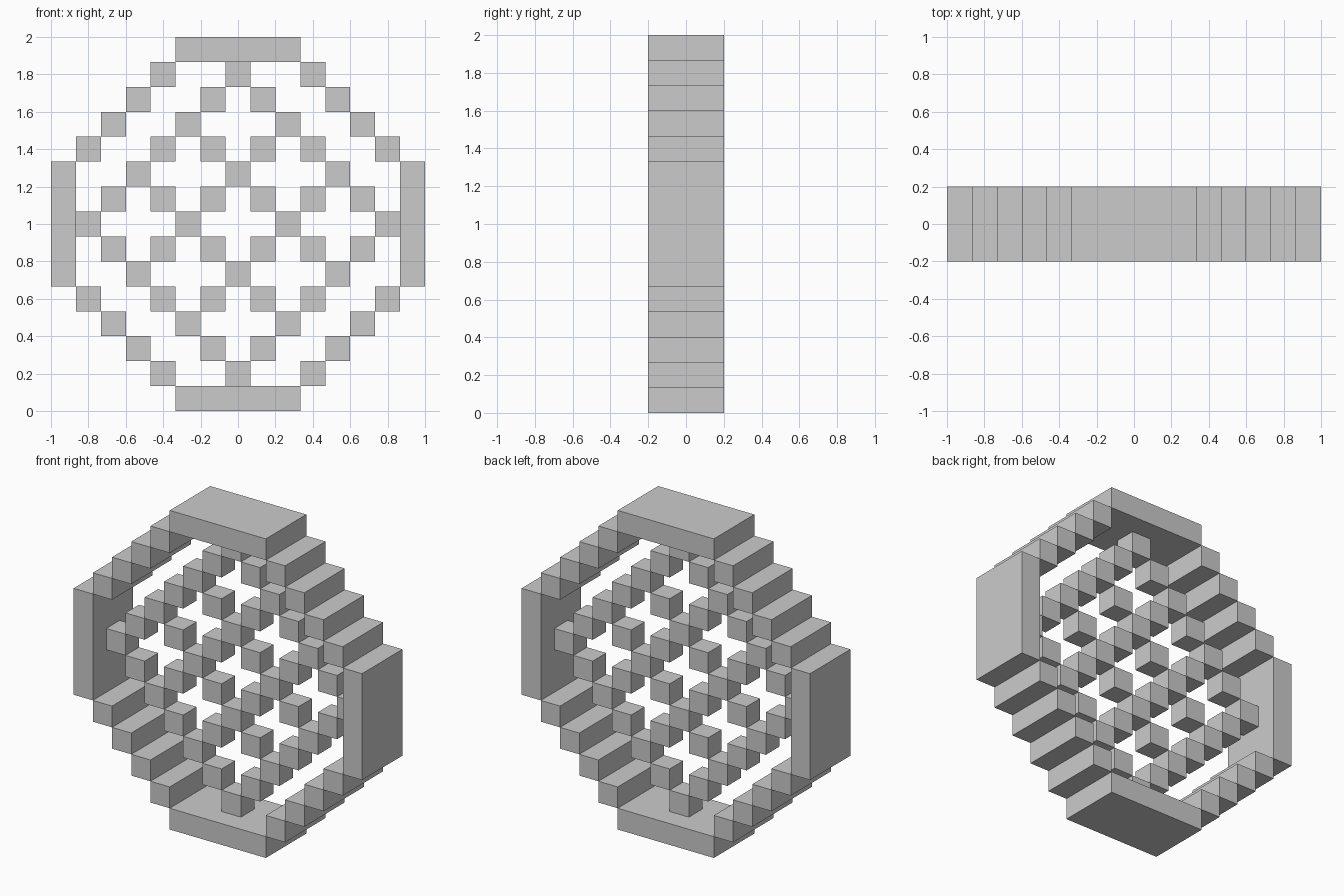
import bpy, bmesh
from mathutils import Matrix, Vector

if "Cube" in bpy.data.objects:
    bpy.data.objects.remove(bpy.data.objects["Cube"])

C = 2 / 15  # size of one voxel cell


def boxes(name, items):
    """One object from boxes given as (column, row, width, height, depth) in cells."""
    bm = bmesh.new()
    for i, k, w, h, d in items:
        m = Matrix.Translation(Vector((i * C, 0, 1 + k * C))) @ Matrix.Diagonal((w * C, d * C, h * C, 1))
        bmesh.ops.create_cube(bm, size=1, matrix=m)
    me = bpy.data.meshes.new(name)
    bm.to_mesh(me)
    bm.free()
    ob = bpy.data.objects.new(name, me)
    bpy.context.collection.objects.link(ob)
    return ob


# Long rim bars at top, bottom and both sides
for name, i, k, w, h in (("rim_top", 0, 7, 5, 1), ("rim_bottom", 0, -7, 5, 1),
                         ("rim_left", -7, 0, 1, 5), ("rim_right", 7, 0, 1, 5)):
    boxes(name, [(i, k, w, h, 3)])

# Stepped rim corners
boxes("rim_steps", [(sx * i, sz * (9 - i), 1, 1, 3)
                    for i in range(3, 7) for sx in (-1, 1) for sz in (-1, 1)])

# Diagonal lattice of single cubes, bounded by a diamond
diagonals = (-6, -2, 2, 6)
boxes("lattice", [(i, k, 1, 1, 1)
                  for i in range(-6, 7) for k in range(-6, 7)
                  if abs(i) + abs(k) <= 6 and (i + k in diagonals or i - k in diagonals)])
